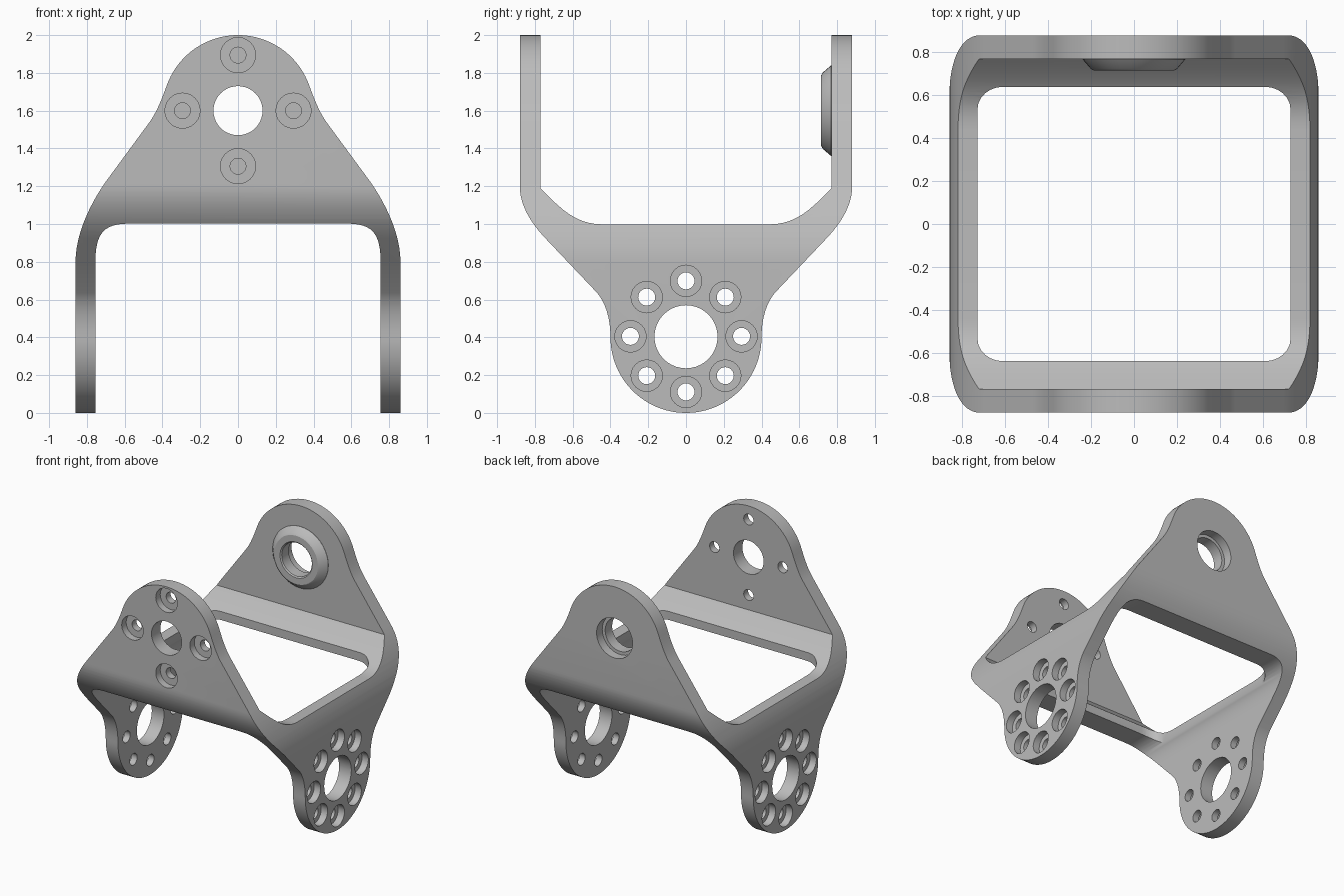
import bpy, bmesh, math
from mathutils import Vector, Matrix

if "Cube" in bpy.data.objects:
    bpy.data.objects.remove(bpy.data.objects["Cube"], do_unlink=True)

metal = bpy.data.materials.new("grey metal")
metal.use_nodes = True
GREY = (0.5, 0.5, 0.5, 1)
metal.diffuse_color = GREY
metal.node_tree.nodes["Principled BSDF"].inputs["Base Color"].default_value = GREY


def arc(cz, r, a0, a1, n):
    """Arc about (0, cz), angles in degrees."""
    return [(r * math.cos(math.radians(a0 + (a1 - a0) * i / n)),
             cz + r * math.sin(math.radians(a0 + (a1 - a0) * i / n))) for i in range(n + 1)]


def bezier(a, b, c, d, n=10):
    a, b, c, d = map(Vector, (a, b, c, d))
    pts = []
    for i in range(n + 1):
        t = i / n
        s = 1 - t
        pts.append(tuple(a * s**3 + b * 3 * s * s * t + c * 3 * s * t * t + d * t**3))
    return pts


def mirrored(half):
    """Close a half outline (running from the centre line to the centre line)."""
    return half + [(-u, v) for u, v in reversed(half) if u > 1e-5]


def new_object(name, bm):
    bmesh.ops.remove_doubles(bm, verts=bm.verts, dist=1e-5)
    bmesh.ops.recalc_face_normals(bm, faces=bm.faces)
    mesh = bpy.data.meshes.new(name)
    bm.to_mesh(mesh)
    bm.free()
    mesh.materials.append(metal)
    obj = bpy.data.objects.new(name, mesh)
    bpy.context.scene.collection.objects.link(obj)
    return obj


def prism(name, outline, place, direction):
    """Extrude a 2D outline; place maps (u, v) to the start position."""
    bm = bmesh.new()
    face = bm.faces.new([bm.verts.new(place(u, v)) for u, v in outline])
    moved = bmesh.ops.extrude_face_region(bm, geom=[face], use_keep_orig=True)["geom"]
    bmesh.ops.translate(bm, vec=direction, verts=[g for g in moved if isinstance(g, bmesh.types.BMVert)])
    return new_object(name, bm)


def lathe(bm, profile, centre, axis, steps, closed=False):
    """Revolve (radius, distance along axis) points about an axis."""
    m = Matrix.Translation(centre) @ Vector(axis).to_track_quat('Z', 'Y').to_matrix().to_4x4()
    verts = [bm.verts.new(m @ Vector((r, 0, t))) for r, t in profile]
    edges = [bm.edges.new(p) for p in zip(verts, verts[1:])]
    if closed:
        edges.append(bm.edges.new((verts[-1], verts[0])))
    bmesh.ops.spin(bm, geom=verts + edges, cent=centre, axis=Vector(axis),
                   angle=2 * math.pi, steps=steps, use_merge=True)


def boolean(target, cutter, operation):
    mod = target.modifiers.new(operation.lower(), 'BOOLEAN')
    mod.object, mod.operation, mod.solver = cutter, operation, 'EXACT'
    bpy.context.view_layer.objects.active = target
    bpy.ops.object.modifier_apply(modifier=mod.name)
    bpy.data.objects.remove(cutter, do_unlink=True)


def smooth(obj):
    bpy.ops.object.select_all(action='DESELECT')
    obj.select_set(True)
    bpy.context.view_layer.objects.active = obj
    bpy.ops.object.shade_smooth_by_angle(angle=math.radians(30))


# Front outline: rounded head flaring into two legs
front = arc(1.6, 0.4, 90, 20, 20)
front += bezier((0.376, 1.737), (0.40, 1.67), (0.43, 1.591), (0.47, 1.537), 8)[1:]
front += bezier((0.70, 1.224), (0.78, 1.11), (0.86, 0.95), (0.86, 0.80), 14)
front += [(0.86, -0.1), (0.755, -0.1)]
front += bezier((0.755, 0.80), (0.755, 0.95), (0.71, 1.002), (0.58, 1.002), 12) + [(0, 1.002)]

# Side outline: rounded lug flaring into two upright plates
side = arc(0.4, 0.4, -90, 0, 24)
side += bezier((0.40, 0.40), (0.40, 0.50), (0.425, 0.58), (0.47, 0.635), 8)[1:]
side += bezier((0.747, 0.927), (0.81, 0.995), (0.88, 1.09), (0.88, 1.20), 12)
side += [(0.88, 2.1), (0.77, 2.1)]
side += bezier((0.77, 1.19), (0.66, 1.075), (0.58, 0.998), (0.44, 0.998), 10) + [(0, 0.998)]

bracket = prism("bracket", mirrored(front), lambda u, v: (u, -1.1, v), (0, 2.2, 0))
boolean(bracket, prism("side_shape", mirrored(side), lambda u, v: (-1.1, u, v), (2.2, 0, 0)), 'INTERSECT')

# Rectangular opening with rounded corners through the middle
corner = [(0.61 + 0.12 * math.cos(a), 0.535 + 0.105 * math.sin(a))
          for a in (math.radians(90 - 15 * i) for i in range(7))]
opening = corner + [(x, -y) for x, y in reversed(corner)]
opening += [(-x, -y) for x, y in corner] + [(-x, y) for x, y in reversed(corner)]
boolean(bracket, prism("opening", opening, lambda u, v: (u, v, 0.7), (0, 0, 0.9)), 'DIFFERENCE')


def bore(r, t0=0.6, t1=1.0):
    return [(0, t0), (r, t0), (r, t1), (0, t1)]


def stepped(r, big, floor):
    return [(0, 0.6), (r, 0.6), (r, floor), (big, floor), (big, 1.0), (0, 1.0)]


# Holes in the front plate, back plate and both side lugs
bm = bmesh.new()
lathe(bm, bore(0.13), (0, 0, 1.6), (0, -1, 0), 40)
for i in range(4):
    a = i * math.pi / 2
    lathe(bm, stepped(0.042, 0.093, 0.825),
          (0.294 * math.cos(a), 0, 1.6 + 0.294 * math.sin(a)), (0, -1, 0), 24)
lathe(bm, stepped(0.13, 0.155, 0.81), (0, 0, 1.6), (0, 1, 0), 40)
for s in (-1, 1):
    lathe(bm, bore(0.167), (0, 0, 0.403), (s, 0, 0), 40)
    for i in range(8):
        a = i * math.pi / 4
        lathe(bm, stepped(0.045, 0.083, 0.805),
              (0, 0.294 * math.cos(a), 0.405 + 0.294 * math.sin(a)), (s, 0, 0), 24)
boolean(bracket, new_object("holes", bm), 'DIFFERENCE')
smooth(bracket)

# Raised ring on the inner face of the back plate
bm = bmesh.new()
ring = [(0.13, 0.775), (0.13, 0.724), (0.139, 0.716), (0.188, 0.716),
        (0.203, 0.725), (0.24, 0.768), (0.24, 0.775)]
lathe(bm, ring, (0, 0, 1.6), (0, 1, 0), 40, closed=True)
smooth(new_object("back_ring", bm))
